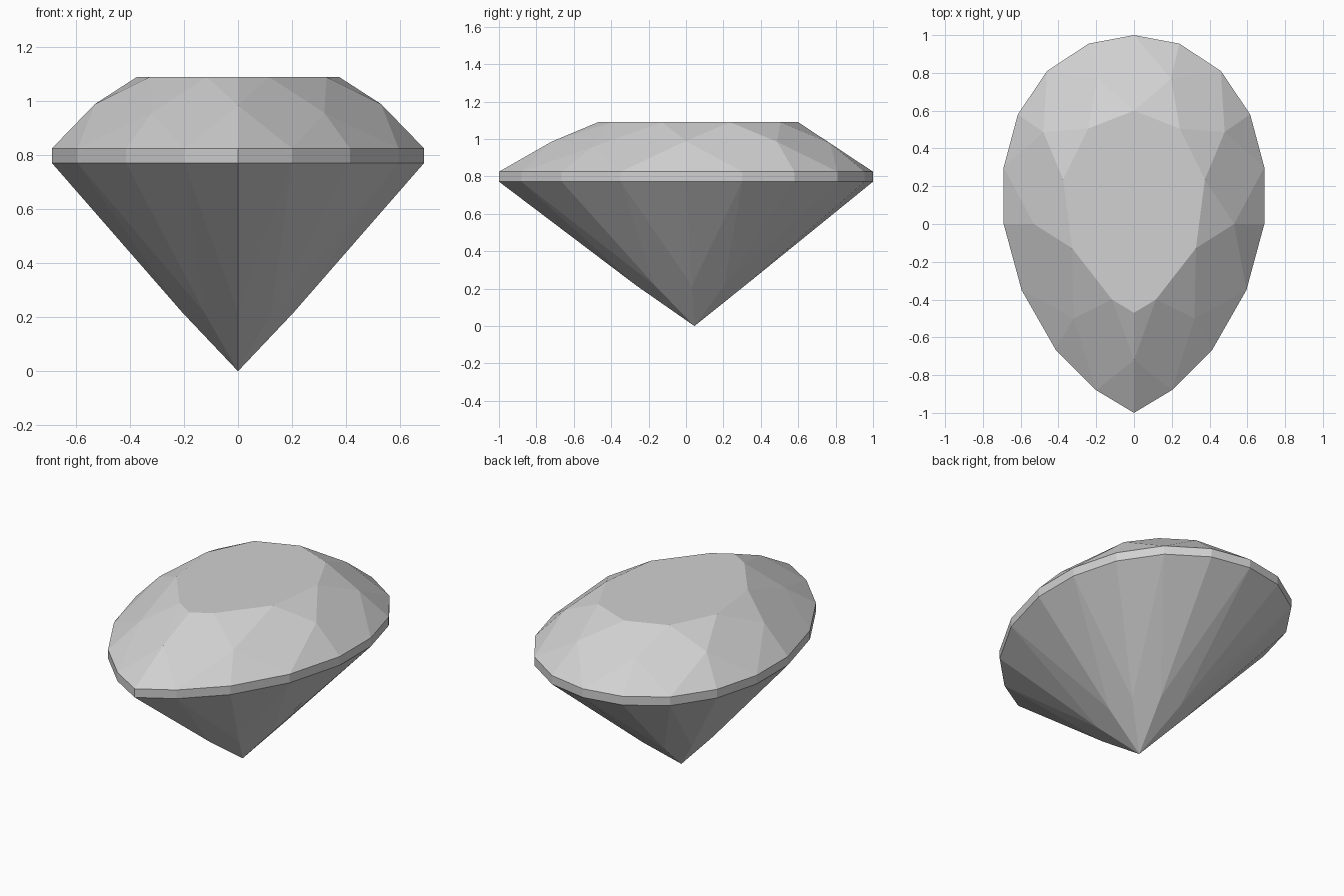
import bpy
import bmesh
from mathutils import Vector

cube = bpy.data.objects.get("Cube")
if cube:
    bpy.data.objects.remove(cube, do_unlink=True)

# Key levels of the pear-cut stone
TABLE_Z, GIRDLE_TOP, GIRDLE_LOW = 1.09, 0.825, 0.772
CULET = Vector((0, 0.045, 0))
COUNT = 18

# Half outline of the girdle, from the round back to the pointed front
outline = [(0, 1), (0.24, 0.955), (0.46, 0.81), (0.615, 0.58), (0.69, 0.30),
           (0.69, 0), (0.595, -0.35), (0.415, -0.665), (0.2, -0.88), (0, -1)]
# Table corners sit above even girdle points, crown corners above odd ones
table_half = [(0, 0.6), (0.243, 0.505), (0.375, 0.235), (0.328, -0.128), (0.116, -0.40)]
crown_half = [(0.196, 0.77, 0.977), (0.48, 0.487, 0.985), (0.53, 0, 0.99),
              (0.32, -0.5, 0.957), (0, -0.72, 0.985)]

bm = bmesh.new()


def mirrored_ring(points):
    """Vertices for a dict of index -> point, with each mirrored across x."""
    ring = {}
    for i, (x, y, z) in points.items():
        ring[i] = bm.verts.new((x, y, z))
        if 0 < i < COUNT // 2:
            ring[COUNT - i] = bm.verts.new((-x, y, z))
    return ring


def pavilion_point(x, y, t=0.28, bulge=1.06):
    """Point part way from the culet to the girdle, pushed out a little."""
    p = CULET.lerp(Vector((x, y, GIRDLE_LOW)), t)
    return (p.x * bulge, CULET.y + (p.y - CULET.y) * bulge, p.z)


upper = mirrored_ring({i: (x, y, GIRDLE_TOP) for i, (x, y) in enumerate(outline)})
lower = mirrored_ring({i: (x, y, GIRDLE_LOW) for i, (x, y) in enumerate(outline)})
table = mirrored_ring({2 * i: (x, y, TABLE_Z) for i, (x, y) in enumerate(table_half)})
crown = mirrored_ring({2 * i + 1: p for i, p in enumerate(crown_half)})
pavilion = mirrored_ring({i: pavilion_point(*outline[i]) for i in range(1, 10, 2)})
table_tip = bm.verts.new((0, -0.47, TABLE_Z))
culet = bm.verts.new(CULET)

for i in range(COUNT):
    before, after = (i - 1) % COUNT, (i + 1) % COUNT
    # Girdle band
    bm.faces.new((upper[i], lower[i], lower[after], upper[after]))
    if i % 2 == 0:
        # Kite-shaped main facets above and below the girdle
        bm.faces.new((table[i], crown[before], upper[i], crown[after]))
        bm.faces.new((lower[i], pavilion[before], culet, pavilion[after]))
    else:
        # Star facets beside the table, split at the front tip
        if i == COUNT // 2:
            bm.faces.new((table[before], crown[i], table_tip))
            bm.faces.new((table_tip, crown[i], table[after]))
        else:
            bm.faces.new((table[before], crown[i], table[after]))
        # Paired girdle facets
        for n in (before, after):
            bm.faces.new((crown[i], upper[i], upper[n]))
            bm.faces.new((pavilion[i], lower[i], lower[n]))

# Flat table on top
corners = [table[i] for i in range(0, COUNT, 2)]
corners.insert(len(table_half), table_tip)
bm.faces.new(corners)
bmesh.ops.recalc_face_normals(bm, faces=bm.faces)

mesh = bpy.data.meshes.new("gemstone")
bm.to_mesh(mesh)
bm.free()
gemstone = bpy.data.objects.new("gemstone", mesh)
bpy.context.collection.objects.link(gemstone)

# Single pale grey material
grey = bpy.data.materials.new("pale_grey")
grey.use_nodes = True
color = (0.64, 0.64, 0.64, 1)
grey.diffuse_color = color
grey.node_tree.nodes["Principled BSDF"].inputs["Base Color"].default_value = color
mesh.materials.append(grey)
